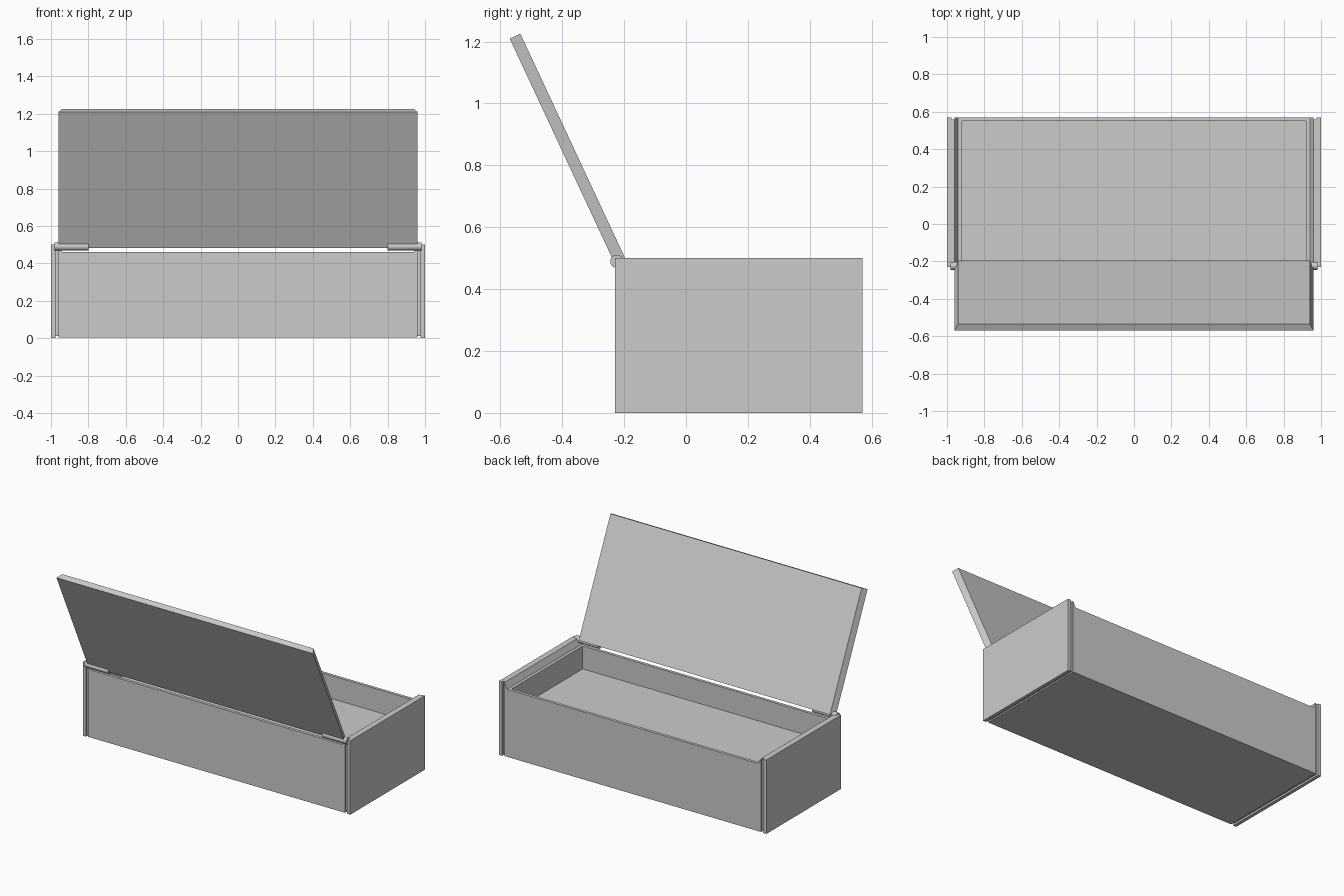
import bpy, bmesh, math
from mathutils import Vector

if "Cube" in bpy.data.objects:
    bpy.data.objects.remove(bpy.data.objects["Cube"])

grey = bpy.data.materials.new("grey")
grey.diffuse_color = (0.6, 0.6, 0.6, 1)
grey.use_nodes = True
grey.node_tree.nodes["Principled BSDF"].inputs["Base Color"].default_value = grey.diffuse_color


def finish(name, bm):
    bmesh.ops.recalc_face_normals(bm, faces=bm.faces)
    me = bpy.data.meshes.new(name)
    bm.to_mesh(me)
    bm.free()
    me.materials.append(grey)
    ob = bpy.data.objects.new(name, me)
    bpy.context.collection.objects.link(ob)
    return ob


def box(name, x0, x1, y0, y1, z0, z1):
    bm = bmesh.new()
    bmesh.ops.create_cube(bm, size=1)
    for v in bm.verts:
        v.co = (x0 if v.co.x < 0 else x1,
                y0 if v.co.y < 0 else y1,
                z0 if v.co.z < 0 else z1)
    return finish(name, bm)


def extrude_profile(name, points, offset):
    bm = bmesh.new()
    face = bm.faces.new([bm.verts.new(p) for p in points])
    new = bmesh.ops.extrude_face_region(bm, geom=[face])["geom"]
    bmesh.ops.translate(bm, vec=offset,
                        verts=[v for v in new if isinstance(v, bmesh.types.BMVert)])
    return finish(name, bm)


FRONT, BACK = -0.23, 0.57
RIM, TOP, FLOOR = 0.46, 0.5, 0.305

# tray: raised floor, side walls with a sloped seat for the lid
half = [(0.92, FLOOR), (0.92, RIM), (0.94, RIM), (0.96, TOP), (0.96, 0.003)]
section = half + [(-x, z) for x, z in reversed(half)]
extrude_profile("tray", [(x, FRONT, z) for x, z in section], Vector((0, BACK - FRONT, 0)))

# front and back walls
box("front_wall", -0.93, 0.93, FRONT, FRONT + 0.02, 0.003, RIM)
box("back_wall", -0.93, 0.93, BACK - 0.02, BACK, 0.003, RIM)

# end plates, each with a recessed strip that leaves a groove, and hinge pins
for side, s in (("left", -1), ("right", 1)):
    box(side + "_end_plate", *sorted((s * 0.977, s)), FRONT, BACK, 0, TOP)
    box(side + "_groove_strip", *sorted((s * 0.96, s * 0.977)),
        FRONT + 0.012, BACK - 0.012, 0.012, TOP)
    bpy.ops.mesh.primitive_cylinder_add(
        vertices=24, radius=0.021, depth=0.18,
        location=(s * 0.89, -0.224, 0.49), rotation=(0, math.pi / 2, 0))
    hinge = bpy.context.object
    hinge.name = side + "_hinge"
    hinge.data.materials.append(grey)
    bpy.ops.object.shade_smooth_by_angle()

# open lid: slab with slanted ends, wider on its outer face
low = Vector((0, -0.213, 0.49))
along = Vector((0, -0.3395, 0.7275))
out = Vector((0, -0.0172, -0.008))
ends = [low + out + Vector((-0.96, 0, 0)), low + out + Vector((0.96, 0, 0)),
        low - out + Vector((0.94, 0, 0)), low - out + Vector((-0.94, 0, 0))]
extrude_profile("lid", ends, along)
